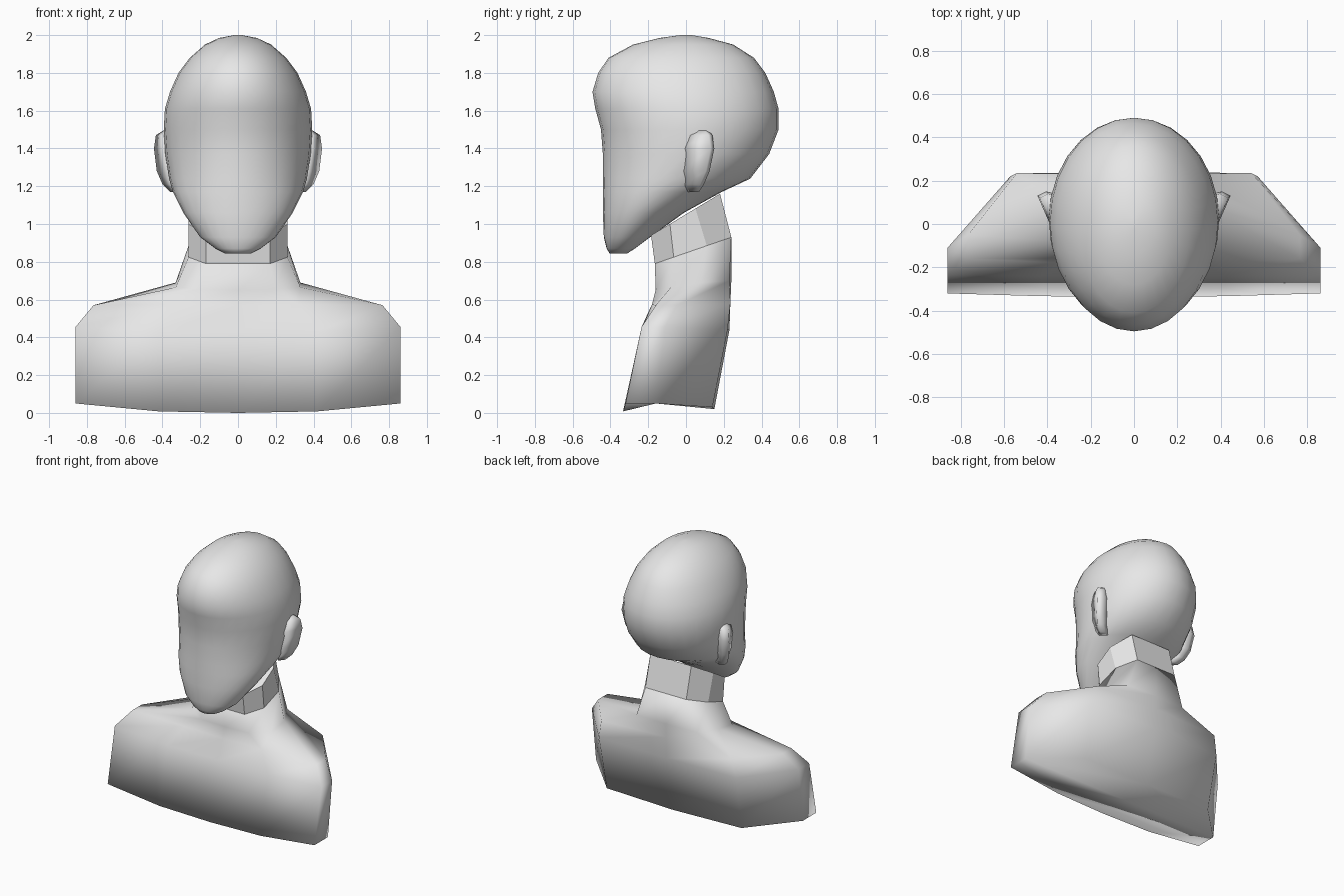
import bpy, bmesh, math

grey = bpy.data.materials.new("light_grey")
grey.diffuse_color = (0.8, 0.8, 0.8, 1)


def loft(name, rings, smooth=True):
    """Skin a stack of rings with equal point counts and cap both ends."""
    bm = bmesh.new()
    loops = [[bm.verts.new(p) for p in r] for r in rings]
    n = len(rings[0])
    for a, b in zip(loops, loops[1:]):
        for i in range(n):
            j = (i + 1) % n
            bm.faces.new((a[i], a[j], b[j], b[i]))
    for end in (loops[0], loops[-1]):
        bm.faces.new(end)
    bmesh.ops.recalc_face_normals(bm, faces=bm.faces)
    me = bpy.data.meshes.new(name)
    bm.to_mesh(me)
    bm.free()
    for p in me.polygons:
        p.use_smooth = smooth
    me.materials.append(grey)
    ob = bpy.data.objects.new(name, me)
    bpy.context.collection.objects.link(ob)
    return ob


def mirrored(half):
    """Close a half ring that runs from x = 0 (front) to x = 0 (back)."""
    return half + [(-x, y, z) for x, y, z in half[-2:0:-1]]


def oval(z, w, front, back, n=28):
    c, a = (front + back) / 2, (back - front) / 2
    return [(w * math.sin(2 * math.pi * i / n),
             c - a * math.cos(2 * math.pi * i / n), z) for i in range(n)]


# Head: height, half width, front y, back y
head = [(0.845, 0.07, -0.405, -0.31), (0.87, 0.12, -0.42, -0.27),
        (0.93, 0.20, -0.435, -0.19), (1.06, 0.29, -0.44, -0.01),
        (1.17, 0.345, -0.44, 0.19), (1.24, 0.365, -0.44, 0.34),
        (1.37, 0.385, -0.44, 0.44), (1.5, 0.393, -0.45, 0.49),
        (1.61, 0.387, -0.48, 0.49), (1.7, 0.36, -0.495, 0.465),
        (1.8, 0.315, -0.465, 0.42), (1.88, 0.255, -0.41, 0.36),
        (1.95, 0.175, -0.28, 0.25), (1.985, 0.10, -0.14, 0.12),
        (2.0, 0.02, -0.03, 0.03)]
loft("head", [oval(*r) for r in head])

# Ears: height, front x, front y, rim x, rim y
ear = [(1.17, 0.33, 0.01, 0.36, 0.05), (1.21, 0.345, -0.01, 0.40, 0.075),
       (1.28, 0.36, -0.03, 0.43, 0.105), (1.40, 0.375, -0.03, 0.445, 0.13),
       (1.47, 0.38, 0.0, 0.435, 0.12), (1.495, 0.38, 0.03, 0.395, 0.10)]
for side, s in (("right", 1), ("left", -1)):
    loft(side + "_ear", [[(s * xf, yf, z), (s * xr, yr, z),
                          (s * (xr - 0.04), yr + 0.02, z),
                          (s * (xf - 0.05), yr, z)]
                         for z, xf, yf, xr, yr in ear])


# Neck: faceted, with slanted ends
def neck_ring(front, back, z0, z1):
    pts = [(0, front), (0.17, front), (0.262, front + 0.1),
           (0.262, back - 0.13), (0.17, back), (0, back)]
    return mirrored([(x, y, z0 + (z1 - z0) * (y - front) / (back - front))
                     for x, y in pts])


collar = neck_ring(-0.165, 0.24, 0.79, 0.93)
loft("neck", [collar, neck_ring(-0.185, 0.18, 0.94, 1.16)], smooth=False)

# Shoulders and chest: stacked half outlines, front centre to back centre
torso = [
    [(0, -0.335, 0), (0.42, -0.333, 0.008), (0.86, -0.32, 0.05),
     (0.86, -0.16, 0.05), (0.56, 0.14, 0.03), (0, 0.15, 0.02)],
    [(0, -0.24, 0.43), (0.42, -0.24, 0.43), (0.86, -0.235, 0.455),
     (0.86, -0.11, 0.455), (0.57, 0.22, 0.44), (0, 0.23, 0.44)],
    [(0, -0.18, 0.57), (0.32, -0.18, 0.575), (0.765, -0.16, 0.57),
     (0.765, -0.05, 0.57), (0.54, 0.235, 0.58), (0, 0.235, 0.6)],
    [(0, -0.16, 0.65), (0.2, -0.16, 0.655), (0.33, -0.08, 0.665),
     (0.33, 0.08, 0.69), (0.25, 0.23, 0.70), (0, 0.24, 0.70)],
]
loft("shoulders", [mirrored(r) for r in torso] + [collar])
